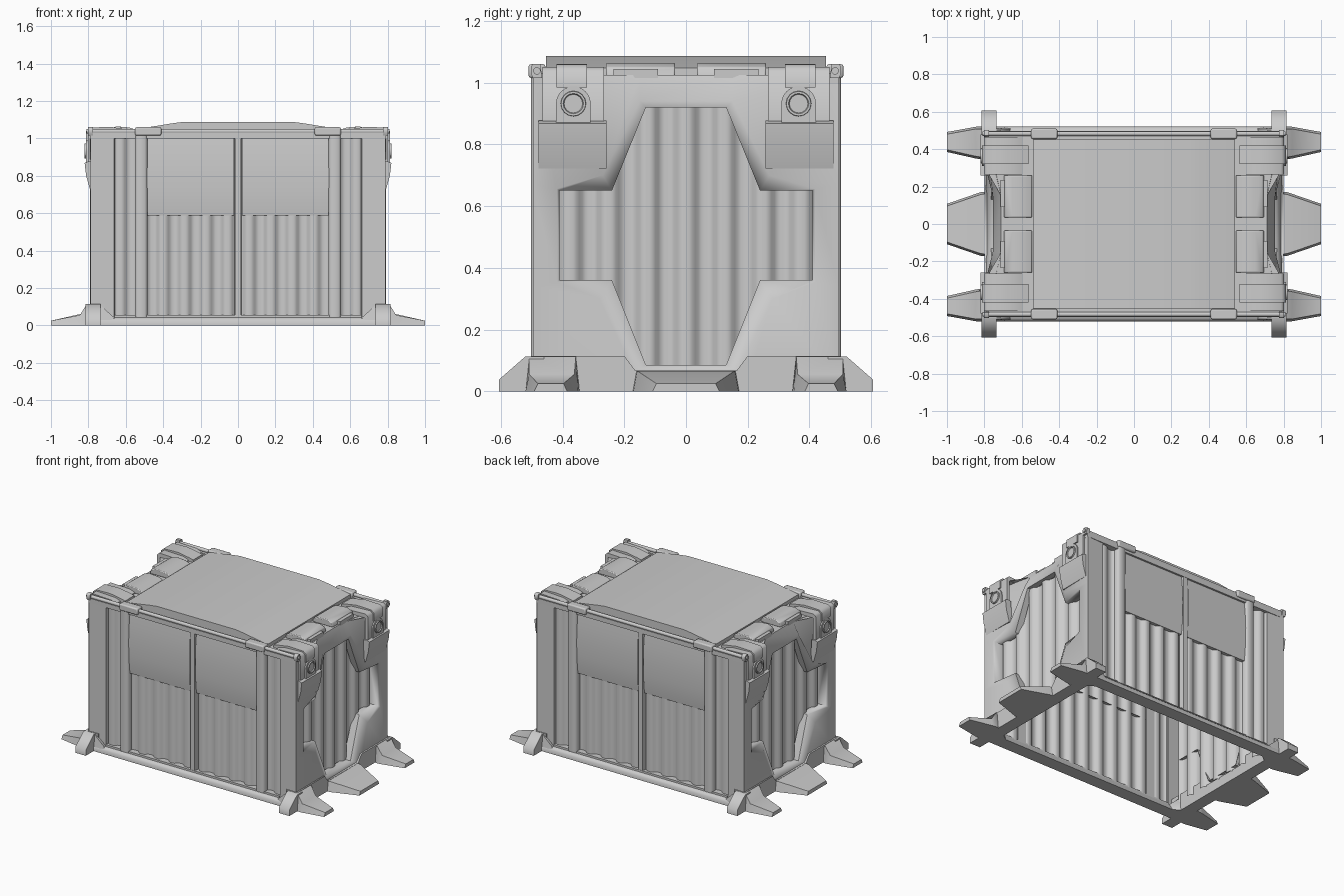
import bpy, bmesh, math

if "Cube" in bpy.data.objects:
    bpy.data.objects.remove(bpy.data.objects["Cube"])

def mesh(name, verts, faces, mx=False, my=False, bevel=0.0):
    """Build a smooth-by-angle object, optionally mirrored about the world axes."""
    me = bpy.data.meshes.new(name)
    me.from_pydata(verts, [], faces)
    ob = bpy.data.objects.new(name, me)
    bpy.context.collection.objects.link(ob)
    bm = bmesh.new()
    bm.from_mesh(me)
    bmesh.ops.recalc_face_normals(bm, faces=bm.faces)
    bm.to_mesh(me)
    bm.free()
    bpy.ops.object.select_all(action='DESELECT')
    ob.select_set(True)
    bpy.context.view_layer.objects.active = ob
    bpy.ops.object.shade_smooth_by_angle(angle=math.radians(60))
    if bevel:
        m = ob.modifiers.new("bevel", 'BEVEL')
        m.width = bevel
        m.segments = 2
        m.limit_method = 'ANGLE'
    if mx or my:
        m = ob.modifiers.new("mirror", 'MIRROR')
        m.use_axis = (mx, my, False)
        m.use_mirror_merge = False
    return ob

def loft(name, rings, caps=True, **kw):
    n = len(rings[0])
    verts = [v for r in rings for v in r]
    faces = [(i*n+j, i*n+(j+1) % n, (i+1)*n+(j+1) % n, (i+1)*n+j)
             for i in range(len(rings)-1) for j in range(n)]
    if caps:
        faces += [tuple(range(n)), tuple(range((len(rings)-1)*n, len(rings)*n))]
    return mesh(name, verts, faces, **kw)

def prism(name, pts, axis, a, b, **kw):
    """Extrude a 2D outline along an axis (outline uses the other two axes in order)."""
    def put(p, d):
        v = list(p)
        v.insert('xyz'.index(axis), d)
        return tuple(v)
    return loft(name, [[put(p, d) for p in pts] for d in (a, b)], **kw)

def box(name, x, y, z, **kw):
    return prism(name, [(x[0], y[0]), (x[1], y[0]), (x[1], y[1]), (x[0], y[1])], 'z', *z, **kw)

def sheet(name, rows, **kw):
    n = len(rows[0])
    return mesh(name, [v for r in rows for v in r],
                [(i*n+j, i*n+j+1, (i+1)*n+j+1, (i+1)*n+j)
                 for i in range(len(rows)-1) for j in range(n-1)], **kw)

def wave(t, period):
    """Flat-topped corrugation."""
    return max(-1, min(1, 1.4*math.cos(2*math.pi*t/period)))

both = dict(mx=True, my=True)

# Base frame: long rails and end sills with a dip in the middle
prism("base_side_rail", [(.43, 0), (.52, 0), (.52, .025), (.505, .042), (.45, .042)],
      'x', -.79, .79, my=True)
prism("base_end_sill", [(-.5, 0), (.5, 0), (.5, .115), (.2, .115), (.165, .068),
      (-.165, .068), (-.2, .115), (-.5, .115)], 'x', .715, .80, mx=True)

# Feet
def foot(name, sections, **kw):
    loft(name, [[(x, a, 0), (x, b, 0), (x, b-.012, h), (x, a+.012, h)]
                for x, a, b, h in sections], **kw)
foot("corner_foot", [(.66, .44, .52, .04), (.74, .38, .52, .112), (.81, .345, .52, .112),
     (.845, .35, .52, .055), (1, .385, .492, .025)], **both)
foot("middle_foot", [(.72, -.18, .18, .068), (.82, -.17, .17, .066), (1, -.108, .108, .025)], mx=True)
prism("side_foot", [(.46, 0), (.606, 0), (.606, .038), (.52, .113), (.46, .113)],
      'x', .735, .815, **both)

# Corrugated side walls
xs = [-.665 + 1.33*i/132 for i in range(133)]
sheet("side_corrugation", [[(x, -.467 - .012*wave(x-.06, .115), z) for x in xs]
      for z in (.035, 1.01)], my=True)

# Side frame: corner posts, top and bottom rails, centre bar
sheet("corner_post", [[(x, y, z) for x, y in ((.655, .46), (.662, .49), (.788, .496), (.788, .46))]
      for z in (.03, 1.025)], **both)
box("side_top_rail", (-.79, .79), (.455, .496), (.998, 1.03), my=True)
box("side_bottom_rail", (-.66, .66), (.455, .496), (.03, .055), my=True)
prism("centre_bar", [(-.02, .46), (-.015, .494), (.015, .494), (.02, .46)], 'z', .05, 1.0, my=True)

# Bowed cover panels on the upper sides
bow = [(.483, 1.0), (.491, .92), (.495, .82), (.494, .72), (.489, .64), (.482, .588), (.46, .588)]
sheet("cover_panel", [[(x, y, z) for x in (.022, .486)] for y, z in bow], **both)

# Vertical straps with hooks over the lid edge
prism("strap", [(.485, .46), (.485, .494), (.498, .503), (.537, .503), (.55, .494), (.55, .46)],
      'z', .045, 1.03, **both)
box("strap_hook", (.41, .55), (.455, .51), (1.015, 1.06), bevel=.008, **both)

# Rods along the top edges
circle = [(math.cos(2*math.pi*i/16), math.sin(2*math.pi*i/16)) for i in range(16)]
prism("edge_rod", [(.483+.012*c, 1.038+.012*s) for c, s in circle], 'x', -.81, .81, my=True)
prism("rod_end_block", [(.466, 1.015), (.496, 1.015), (.503, 1.03), (.503, 1.052),
      (.495, 1.06), (.472, 1.06)], 'x', .775, .803, **both)

# Roof and lid that slopes down towards the ends
half = [(.785, .49), (.785, .28), (.71, .15), (.71, -.15), (.785, -.28), (.785, -.49)]
outline = half + [(-x, -y) for x, y in half]
mesh("roof", [(x, y, 1.022) for x, y in outline], [tuple(range(12))])
arc = [(.54, 1.048), (.49, 1.058), (.42, 1.069), (.36, 1.079), (.30, 1.087)]
prism("lid", [(.54, 1.024)] + arc + [(-x, z) for x, z in arc[::-1]] + [(-.54, 1.024)],
      'y', -.453, .453)

# End wall: faceted frame around a cross-shaped opening (y, z, x depth)
inner = [(.13, .085, .765), (.24, .36, .755), (.41, .36, .775), (.41, .65, .775),
         (.24, .65, .755), (.13, .92, .75)]
mid = [(.17, .065, .79), (.28, .30, .79), (.418, .354, .79), (.418, .656, .79),
       (.27, .70, .785), (.15, .94, .755)]
outer = [(.20, .03, .79), (.495, .03, .79), (.495, .34, .79), (.495, .67, .79),
         (.495, 1.024, .79), (.15, 1.024, .71)]
def full(half_ring):
    r = [(x, y, z) for y, z, x in half_ring]
    return r + [(x, -y, z) for x, y, z in r[::-1]]
back = [(y, z, .71) for y, z, x in inner]
loft("end_frame", [full(outer), full(mid), full(inner), full(back)], caps=False, mx=True)
ys = [-.415 + .83*i/84 for i in range(85)]
sheet("end_corrugation", [[(.716 + .014*wave(y, .125), y, z) for y in ys]
      for z in (.06, .925)], mx=True)

# Corner lifting lugs on the ends
prism("lug_bracket", [(.60, 1.02), (.60, 1.03), (.64, 1.044), (.785, 1.05), (.803, 1.035),
      (.803, .86), (.78, .86), (.78, 1.02)], 'y', .265, .465, **both)
arch = [(.365 + .056*math.cos(math.pi*i/12), .932 + .056*math.sin(math.pi*i/12)) for i in range(13)]
prism("lug_arch", [(.421, .87)] + arch + [(.309, .87)], 'x', .79, .812, **both)
loft("lug_eye", [[(x, .365+r*c, .932+r*s) for c, s in circle]
     for x, r in ((.80, .043), (.82, .04), (.82, .033), (.814, .03))], **both)
prism("lug_flap", [(.775, .872), (.80, .877), (.82, .868), (.812, .80), (.79, .722), (.77, .722)],
      'y', .258, .478, **both)
prism("lug_strap", [(.565, 1.02), (.565, 1.04), (.60, 1.048), (.68, 1.061), (.79, 1.058),
      (.812, 1.04), (.812, .985), (.79, .985)], 'y', .32, .42, **both)

# Padded rests between the lugs
prism("roof_pad", [(.545, 1.02), (.545, 1.045), (.58, 1.058), (.65, 1.064), (.69, 1.05),
      (.697, 1.02)], 'y', .035, .26, bevel=.005, **both)
box("roof_pad_lip", (.69, .715), (.09, .235), (1.015, 1.045), **both)
